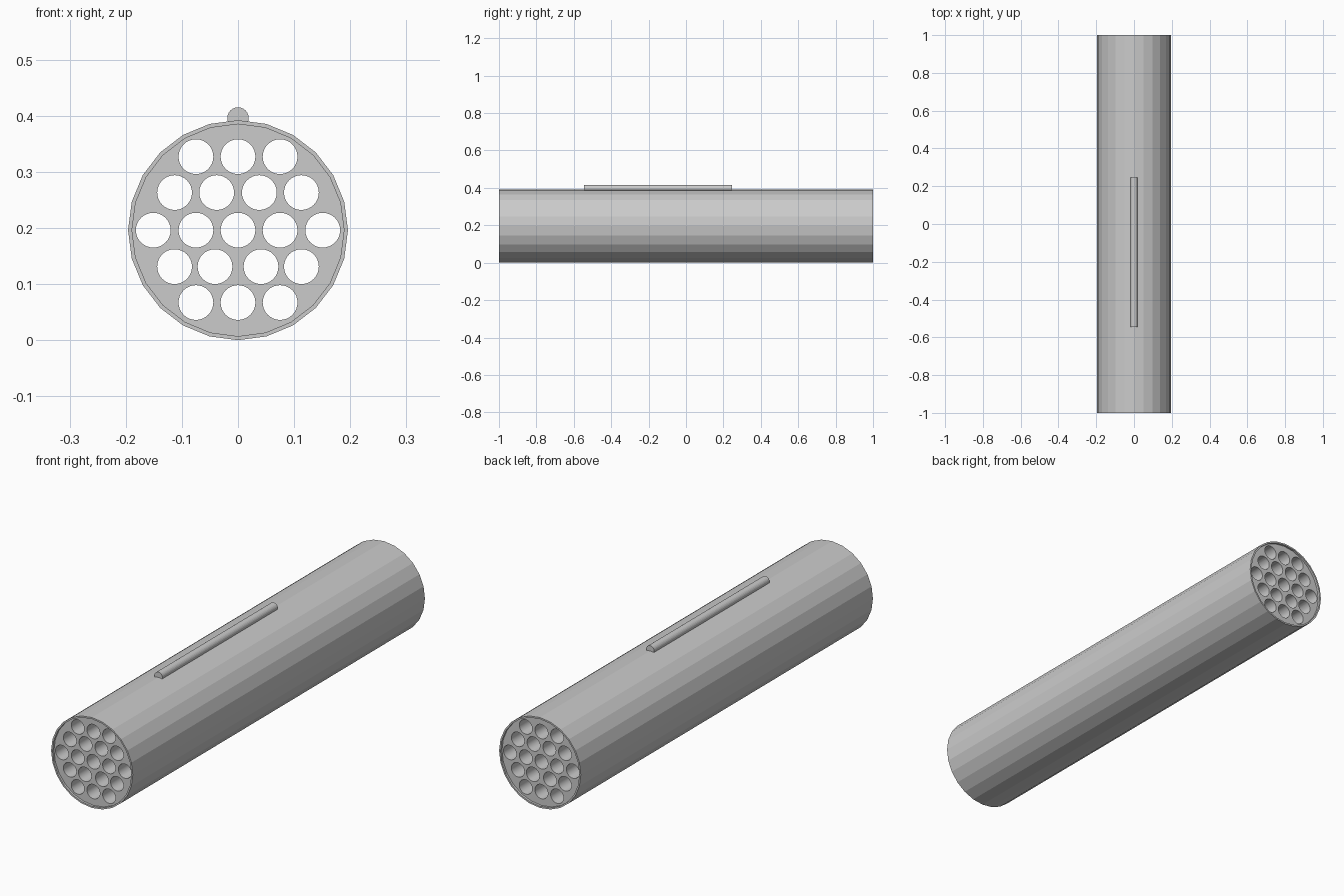
import bpy
import bmesh
from math import radians
from mathutils import Matrix, Vector

cube = bpy.data.objects.get("Cube")
if cube:
    bpy.data.objects.remove(cube, do_unlink=True)

RADIUS = 0.196
LENGTH = 2.0
RIM = 0.007
RECESS = 0.01
HOLE_RADIUS = 0.031


def add_rod(bm, x, y, z, radius, length, sides):
    """Closed cylinder lying along y, centred on the given point."""
    place = Matrix.Translation((x, y, z)) @ Matrix.Rotation(radians(90), 4, "X")
    bmesh.ops.create_cone(bm, cap_ends=True, segments=sides, radius1=radius,
                          radius2=radius, depth=length, matrix=place)


def make_object(name, bm):
    bmesh.ops.recalc_face_normals(bm, faces=bm.faces)
    mesh = bpy.data.meshes.new(name)
    bm.to_mesh(mesh)
    bm.free()
    obj = bpy.data.objects.new(name, mesh)
    bpy.context.collection.objects.link(obj)
    return obj


# Faceted body with a thin raised rim around each end
bm = bmesh.new()
add_rod(bm, 0, 0, RADIUS, RADIUS, LENGTH, 24)
bm.normal_update()
for cap in [f for f in bm.faces if len(f.verts) > 4]:
    inward = Vector((0, -RECESS if cap.normal.y > 0 else RECESS, 0))
    bmesh.ops.inset_region(bm, faces=[cap], thickness=RIM, use_even_offset=True)
    sunk = bmesh.ops.extrude_discrete_faces(bm, faces=[cap])["faces"]
    bmesh.ops.translate(bm, verts=sunk[0].verts, vec=inward)
body = make_object("tube_body", bm)

# Rows of bores running the full length: height above the axis, x positions
rows = [
    (0.131, (-0.075, 0, 0.075)),
    (0.067, (-0.113, -0.038, 0.038, 0.113)),
    (0, (-0.151, -0.075, 0, 0.075, 0.151)),
    (-0.065, (-0.113, -0.041, 0.041, 0.113)),
    (-0.129, (-0.075, 0, 0.075)),
]
bm = bmesh.new()
for height, columns in rows:
    for x in columns:
        add_rod(bm, x, 0, RADIUS + height, HOLE_RADIUS, LENGTH + 0.2, 32)
cutter = make_object("bore_cutter", bm)
cutter.hide_render = True

cut = body.modifiers.new("bores", "BOOLEAN")
cut.operation = "DIFFERENCE"
cut.solver = "EXACT"
cut.object = cutter
bpy.ops.object.select_all(action="DESELECT")
bpy.context.view_layer.objects.active = body
body.select_set(True)
bpy.ops.object.modifier_apply(modifier=cut.name)
bpy.data.objects.remove(cutter, do_unlink=True)

# Smooth bores, flat outer facets
bpy.ops.object.shade_smooth_by_angle(angle=radians(13))

# Mounting rail half sunk into the top
bm = bmesh.new()
add_rod(bm, 0, -0.15, 2 * RADIUS + 0.004, 0.019, 0.79, 24)
make_object("top_rail", bm)
